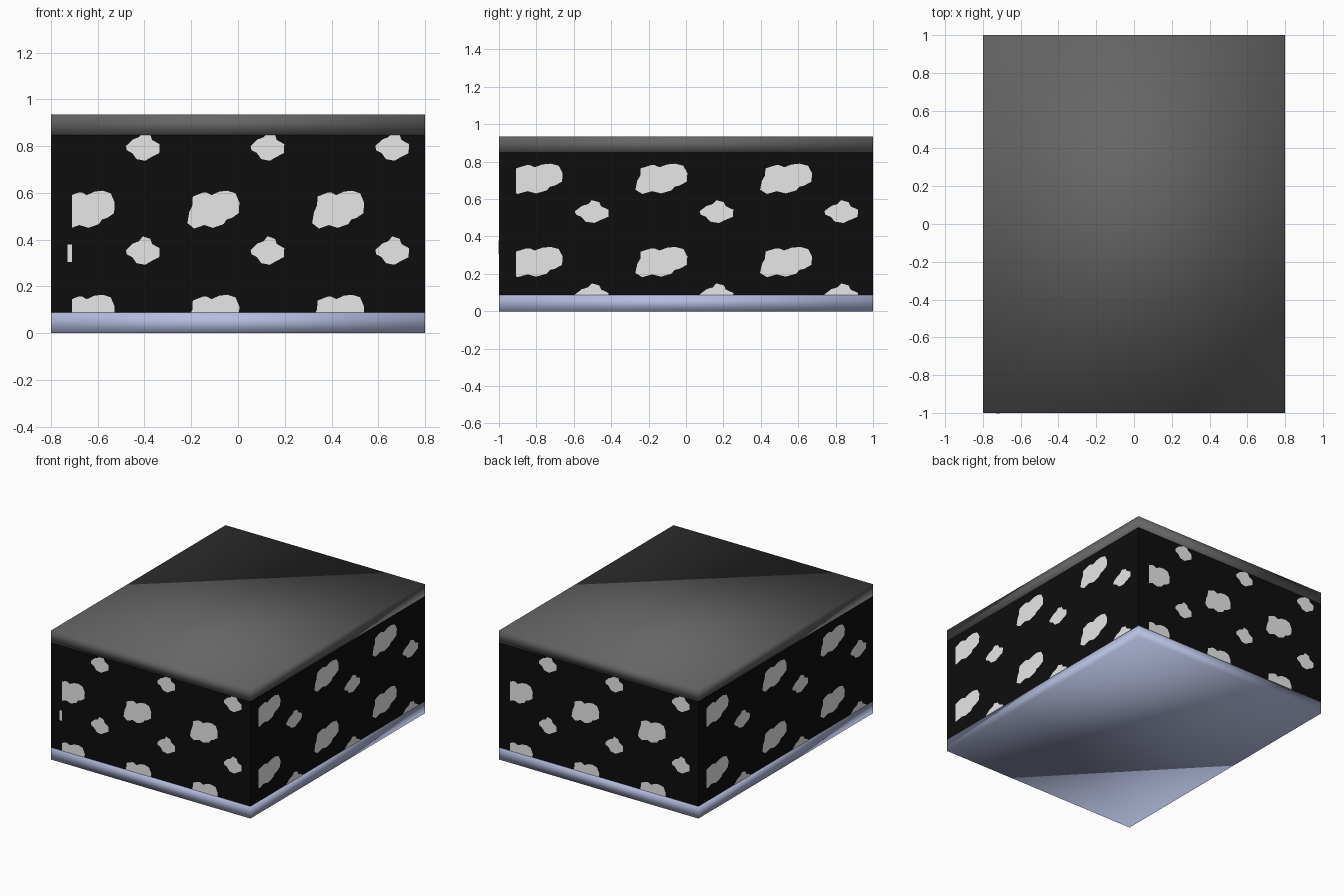
import bpy, bmesh, math
from mathutils import Matrix, Vector

if "Cube" in bpy.data.objects:
    bpy.data.objects.remove(bpy.data.objects["Cube"])

W, D, H, T = 0.8, 1.0, 0.935, 0.09      # half width, half depth, height, board thickness
Z0, Z1 = 0.088, 0.848                   # wall bottom and top


def mat(name, col):
    m = bpy.data.materials.new(name)
    m.diffuse_color = (*col, 1)
    m.use_nodes = True
    m.node_tree.nodes["Principled BSDF"].inputs["Base Color"].default_value = m.diffuse_color
    return m


black = mat("black hide", (0.004, 0.004, 0.004))
white = mat("white patch", (0.8, 0.8, 0.8))
grey = mat("dark grey lid", (0.13, 0.13, 0.13))
blue = mat("pale blue base", (0.46, 0.51, 0.74))


def finish(name, bm, m):
    me = bpy.data.meshes.new(name)
    bm.to_mesh(me)
    bm.free()
    ob = bpy.data.objects.new(name, me)
    bpy.context.collection.objects.link(ob)
    me.materials.append(m)
    return ob


def box(name, lo, hi, m, smooth=False):
    bm = bmesh.new()
    bmesh.ops.create_cube(bm, size=1)
    for v in bm.verts:
        v.co = [lo[i] + (hi[i] - lo[i]) * (v.co[i] + 0.5) for i in range(3)]
    for f in bm.faces:
        f.smooth = smooth
    return finish(name, bm, m)


# base and lid: soft shaded slabs
box("base", (-W, -D, 0), (W, D, Z0), blue, True)
box("lid", (-W, -D, Z1), (W, D, H), grey, True)

# four walls, each butting against the next round the box
box("front_wall", (-W + T, -D, Z0), (W, -D + T, Z1), black)
box("right_wall", (W - T, -D + T, Z0), (W, D, Z1), black)
box("back_wall", (-W, D - T, Z0), (W - T, D, Z1), black)
box("left_wall", (-W, -D, Z0), (-W + T, D - T, Z1), black)

# patch outlines: u as a fraction of the repeat, v in units
BIG = [(-.205, -.058), (-.19, -.01), (-.165, .018), (-.162, .056), (-.08, .073),
       (-.05, .073), (-.012, .062), (.05, .077), (.115, .081), (.18, .07), (.212, .03),
       (.207, -.015), (.15, -.036), (.11, -.042), (.085, -.062), (.0, -.078),
       (-.07, -.066), (-.15, -.081)]
SMALL = [(-.135, .0), (-.08, .028), (-.03, .038), (.0, .059), (.06, .048), (.075, .026),
         (.135, .008), (.132, -.03), (.06, -.05), (.02, -.063), (-.05, -.056),
         (-.085, -.03), (-.128, -.018)]


def patches(name, place, period, lo, hi, spots):
    """Thin flat patches repeated over a wall and trimmed at its borders."""
    bm = bmesh.new()
    for shape, u0, v0 in spots:
        for i in range(-2, 3):
            for j in range(-2, 3):
                bm.faces.new([bm.verts.new((u0 + (a + i) * period, v0 + b + j * 0.445, 0))
                              for a, b in shape])
    for p, n in (((lo, 0, 0), (-1, 0, 0)), ((hi, 0, 0), (1, 0, 0)),
                 ((0, Z0, 0), (0, -1, 0)), ((0, Z1, 0), (0, 1, 0))):
        bmesh.ops.bisect_plane(bm, geom=bm.verts[:] + bm.edges[:] + bm.faces[:],
                               plane_co=p, plane_no=n, clear_outer=True)
    bmesh.ops.recalc_face_normals(bm, faces=bm.faces[:])
    for f in bm.faces:
        f.normal_update()
        if f.normal.z < 0:
            f.normal_flip()
    bmesh.ops.transform(bm, matrix=place, verts=bm.verts[:])
    finish(name, bm, white)


def side(angle, dist):
    return (Matrix.Rotation(math.radians(angle), 4, 'Z')
            @ Matrix.Translation(Vector((0, -dist - 0.002, 0)))
            @ Matrix.Rotation(math.pi / 2, 4, 'X'))


# opposite walls carry the same pattern
short = [(BIG, -.107, .528), (SMALL, .126, .355)]
long = [(BIG, -.134, .708), (SMALL, .163, .535)]
patches("front_patches", side(0, D), 1.6 / 3, -W + T, W, short)
patches("back_patches", side(180, D), 1.6 / 3, -W + T, W, short)
patches("right_patches", side(90, W), 2 / 3, -D + T, D, long)
patches("left_patches", side(270, W), 2 / 3, -D + T, D, long)

# small patch on the exposed end of the left wall
box("end_patch", (-W + T - .02, -D - .002, .305), (-W + T, -D, .378), white)
